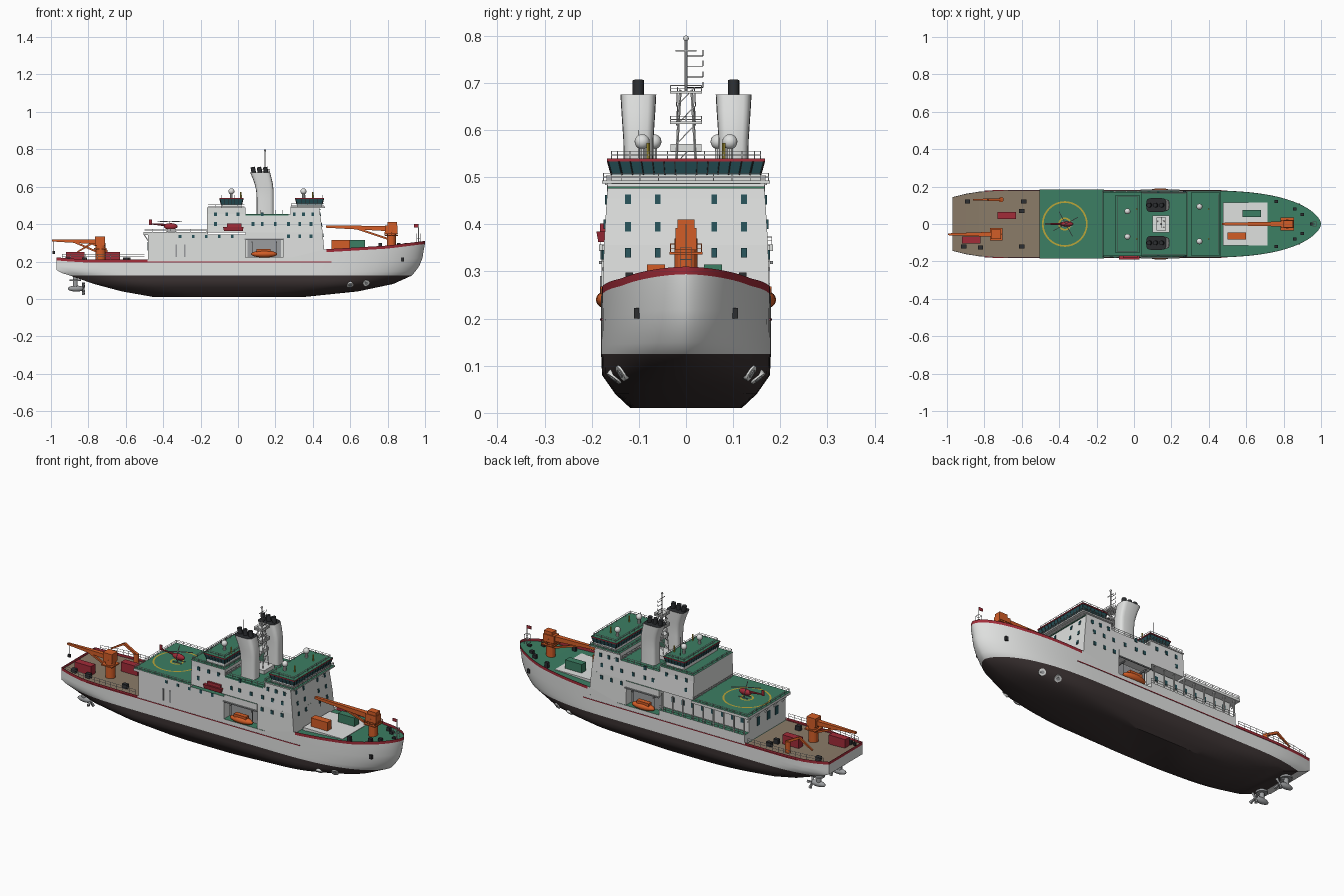
import bpy, bmesh, math
from mathutils import Vector, Matrix

cube = bpy.data.objects.get("Cube")
if cube:
    bpy.data.objects.remove(cube)


def material(name, *rgb):
    m = bpy.data.materials.new(name)
    m.use_nodes = True
    m.diffuse_color = (*rgb, 1)
    m.node_tree.nodes["Principled BSDF"].inputs["Base Color"].default_value = (*rgb, 1)
    return m


WHITE = material("white paint", .74, .75, .74)
KEEL = material("dark underwater paint", .045, .033, .033)
GREEN = material("green deck", .045, .21, .125)
TAN = material("tan deck", .26, .2, .14)
ORANGE = material("orange paint", .65, .11, .02)
RED = material("red paint", .36, .025, .04)
GLASS = material("teal glass", .02, .085, .1)
BLACK = material("black metal", .025, .027, .03)
YELLOW = material("yellow paint", .5, .38, .04)
GREY = material("grey metal", .33, .34, .35)
smooth_parts = []


# ---- helpers -------------------------------------------------------------
def finish(name, bm, mats, rule=None, smooth=False):
    mats = mats if isinstance(mats, (list, tuple)) else [mats]
    bmesh.ops.recalc_face_normals(bm, faces=bm.faces)
    for f in bm.faces:
        if rule:
            f.material_index = rule(f)
        elif len(mats) > 1:                       # second colour on upward faces
            f.material_index = int(f.normal.z > .9)
    me = bpy.data.meshes.new(name)
    bm.to_mesh(me)
    bm.free()
    for m in mats:
        me.materials.append(m)
    ob = bpy.data.objects.new(name, me)
    bpy.context.scene.collection.objects.link(ob)
    if smooth:
        smooth_parts.append(ob)


def loft(bm, rings, caps=True):
    rows = [[bm.verts.new(p) for p in r] for r in rings]
    for a, b in zip(rows, rows[1:]):
        for i in range(len(a)):
            j = (i + 1) % len(a)
            bm.faces.new((a[i], a[j], b[j], b[i]))
    if caps:
        bm.faces.new(rows[0])
        bm.faces.new(rows[-1])


def box(bm, x0, x1, y0, y1, z0, z1, top=None):
    def rect(a, b, c, d, z):
        return [(a, c, z), (b, c, z), (b, d, z), (a, d, z)]
    loft(bm, [rect(x0, x1, y0, y1, z0), rect(*(top or (x0, x1, y0, y1)), z1)])


def beam(bm, a, b, r, r2=None, n=4):
    a, b = Vector(a), Vector(b)
    d = b - a
    m = Matrix.Translation((a + b) / 2) @ d.to_track_quat('Z', 'Y').to_matrix().to_4x4()
    m = m @ Matrix.Rotation(math.pi / 4, 4, 'Z')
    bmesh.ops.create_cone(bm, cap_ends=True, segments=n, radius1=r,
                          radius2=r if r2 is None else r2, depth=d.length, matrix=m)


def ball(bm, c, size):
    m = Matrix.Translation(c) @ Matrix.Diagonal((*size, 1))
    bmesh.ops.create_uvsphere(bm, u_segments=16, v_segments=10, radius=1, matrix=m)


def part(name, mats, *boxes):
    bm = bmesh.new()
    for b in boxes:
        box(bm, *b)
    finish(name, bm, mats)


def rail(bm, pts, h=.02):
    for a, b in zip(pts, pts[1:]):
        a, b = Vector(a), Vector(b)
        n = max(1, round((b - a).length / .04))
        for i in range(n + 1):
            p = a.lerp(b, i / n)
            beam(bm, p, p + Vector((0, 0, h)), .0012)
        for k in (.5, 1):
            up = Vector((0, 0, h * k))
            beam(bm, a + up, b + up, .0011)


def rect_rail(bm, x0, x1, y, z, h=.02):
    rail(bm, [(x0, -y, z), (x1, -y, z), (x1, y, z), (x0, y, z), (x0, -y, z)], h)


def interp(t, knots):
    for (a, va), (b, vb) in zip(knots, knots[1:]):
        if t <= b:
            return va + (vb - va) * max(0, t - a) / (b - a)
    return knots[-1][1]


# ---- hull ----------------------------------------------------------------
BOW = [(.01, .35), (.04, .64), (.08, .83), (.125, .93), (.17, .966), (.21, .985), (.31, 1)]
STERN = [(.01, -.45), (.04, -.62), (.08, -.77), (.125, -.9), (.17, -.97)]
BEAM = [(.01, .118), (.04, .15), (.08, .178), (.125, .18)]
SHEER = [(-.97, .222), (-.85, .212), (.24, .21), (.46, .265), (.8, .285), (1, .31)]
N = 44


def half_width(x, z):
    xb, xs, w = interp(z, BOW), interp(z, STERN), interp(z, BEAM)
    xm = min(.3, xb - .4)
    if x > xm:
        return w * max(0, 1 - ((x - xm) / (xb - xm)) ** 3) ** .6
    return w * (1 - .2 * max(0, (xs + .3 - x) / .3) ** 2.5)


def hull_ring(z, drop=0, scale=1):
    xs, xb = interp(z, STERN), interp(z, BOW)
    pts = []
    for i in range(N + 1):
        x = xs + (xb - xs) * math.sin(i / N * math.pi / 2)
        h = z if z <= .125 else .125 + (z - .125) / .185 * (interp(x, SHEER) - drop - .125)
        pts.append((x, half_width(x, z) * scale, h))
    return pts + [(x, -y, h) for x, y, h in reversed(pts[:-1])]


bm = bmesh.new()
loft(bm, [hull_ring(z) for z in (.01, .025, .04, .06, .08, .1, .125, .15, .18, .22, .26)]
     + [hull_ring(.31, .016), hull_ring(.31)], caps=False)
bm.verts.ensure_lookup_table()
bm.faces.new(bm.verts[:2 * N + 1])


def hull_colour(f):
    c = f.calc_center_median()
    if c.z < .125:
        return 1
    top = all(interp(v.co.x, SHEER) - v.co.z < .0165 for v in f.verts)
    return 2 if top and (c.x < -.48 or c.x > .46) else 0


finish("hull", bm, [WHITE, KEEL, RED], hull_colour, True)

bm = bmesh.new()
ring = [bm.verts.new(p) for p in hull_ring(.31, .014, .995)]
for i in range(N - 1):
    bm.faces.new((ring[i], ring[i + 1], ring[2 * N - i - 1], ring[2 * N - i]))
bm.faces.new((ring[N - 1], ring[N], ring[N + 1]))
finish("main_deck", bm, [GREEN, TAN], lambda f: int(f.calc_center_median().x < -.5))

strake, discs, cores, anchors, pods, props = [bmesh.new() for _ in range(6)]
for s in (-1, 1):
    xs = [-.8 + .05 * i for i in range(27)]
    for a, b in zip(xs, xs[1:]):
        beam(strake, (a, s * half_width(a, .25), .198), (b, s * half_width(b, .25), .198), .003)
    for x, z in ((.6, .075), (.685, .085)):
        y, e = half_width(x, z), .005
        n = Vector(((half_width(x - e, z) - half_width(x + e, z)) / (2 * e), 1,
                    (half_width(x, z - e) - half_width(x, z + e)) / (2 * e))).normalized()
        p = Vector((x, y, z))
        for b, r, t in ((discs, .018, .004), (cores, .009, .006)):
            q0, q1 = p - n * .01, p + n * t
            beam(b, (q0.x, s * q0.y, q0.z), (q1.x, s * q1.y, q1.z), r, n=20)
    y = half_width(.88, .24)
    box(anchors, .872, .888, s * y - .006, s * y + .006, .2, .222)
    # steerable propeller pods under the stern
    beam(pods, (-.87, s * .09, .15), (-.87, s * .09, .06), .013, n=12)
    ball(pods, (-.865, s * .09, .055), (.045, .016, .016))
    beam(pods, (-.87, s * .09, .105), (-.87, s * .09, .095), .03, n=16)
    for k in range(4):
        a = k * math.pi / 2 + .4
        beam(props, (-.83, s * .09, .055),
             (-.825, s * .09 + .034 * math.cos(a), .055 + .034 * math.sin(a)), .004, .009)
finish("rubbing_strakes", strake, RED)
finish("bow_thruster_rings", discs, WHITE)
finish("bow_thruster_hubs", cores, GREY)
finish("anchors", anchors, BLACK)
finish("propeller_pods", pods, GREY, smooth=True)
finish("propeller_blades", props, GREY)

# ---- superstructure ------------------------------------------------------
part("house_base", [WHITE, GREEN], (-.48, .46, -.179, .179, .19, .222),
     (-.48, .04, -.179, .179, .2, .25))
part("lower_house", [WHITE, GREEN], (-.48, .04, -.179, .14, .24, .345),
     (.04, .24, -.13, .13, .22, .33), (.04, .24, -.178, .178, .32, .356),
     (.24, .465, -.177, .177, .21, .356, (.24, .4526, -.174, .174)))
part("helicopter_deck", [WHITE, GREEN], (-.505, -.16, -.184, .184, .343, .357))
part("upper_house", [WHITE, GREEN],
     (-.165, .4526, -.174, .174, .355, .455, (-.165, .439, -.168, .168)),
     (-.165, .04, -.168, .168, .45, .485),
     (.28, .4395, -.168, .168, .45, .488, (.28, .435, -.166, .166)))
part("bridge_wings", [WHITE, GREEN], (.28, .465, -.178, .178, .486, .493),
     (-.165, .04, -.172, .172, .483, .489))
part("house_recess_backs", GREY, (.05, .23, -.132, .132, .225, .315))

rails = bmesh.new()
rect_rail(rails, -.5, -.17, .182, .357, .016)
rect_rail(rails, -.16, .035, .168, .488, .016)
rect_rail(rails, .285, .46, .175, .492, .016)
rect_rail(rails, .045, .275, .165, .455)
rail(rails, [(-.48, .177, .25), (.04, .177, .25)], .025)
posts = bmesh.new()
for i in range(9):
    beam(posts, (-.475 + i * .062, .174, .25), (-.475 + i * .062, .174, .345), .004)
for y in (-.15, -.075, 0, .075, .15):
    beam(posts, (-.48, y, .31), (-.503, y, .345), .004)
finish("gallery_pillars", posts, WHITE)

# two bridges with outward-leaning window bands
for name, x0, x1, w in (("fore", .315, .45, .158), ("aft", -.09, .02, .145)):
    part(name + "_bridge_base", WHITE, (x0, x1, -w, w, .485, .506))
    g = .008
    part(name + "_bridge_windows", GLASS,
         (x0, x1, -w, w, .505, .534, (x0 - g, x1 + g, -w - g, w + g)))
    part(name + "_bridge_roof", [RED, GREEN],
         (x0 - .01, x1 + .01, -w - .01, w + .01, .533, .539))
    bm = bmesh.new()
    n = 14
    for i in range(n + 1):
        y = -1 + 2 * i / n
        for x, d in ((x0, -1), (x1, 1)):
            beam(bm, (x, y * w, .505), (x + d * g, y * (w + g), .534), .0018)
    for i in range(1, 6):
        x = x0 + (x1 - x0) * i / 6
        for s in (-1, 1):
            beam(bm, (x, s * w, .505), (x, s * (w + g), .534), .0018)
    finish(name + "_bridge_mullions", bm, BLACK)
    rect_rail(rails, x0, x1, w, .539, .016)

# cabin windows on the sides, the gallery wall and the sloped front
bm = bmesh.new()
for s in (-1, 1):
    for z, y, xs in ((.452, .169, (-.12, -.06, .0, .13, .3, .35, .4)),
                     (.4, .1715, (-.12, .08, .13, .2, .27, .33, .39)),
                     (.335, .1755, (.27, .33, .39))):
        for x in xs:
            box(bm, x - .007, x + .007, s * y - .003, s * y + .003, z - .01, z + .01)
for i in range(5):
    x = -.31 + .07 * i
    box(bm, x - .007, x + .007, -.181, -.177, .325, .345)
for i in range(8):
    x = -.44 + .06 * i
    box(bm, x - .008, x + .008, .138, .143, .295, .32)
for z in (.34, .395, .453):
    for y in (-.123, -.06, .06, .123):
        a, b = [.465 - .1364 * (h - .265) for h in (z - .01, z + .01)]
        box(bm, a - .003, a + .003, y - .006, y + .006, z - .01, z + .01,
            (b - .003, b + .003, y - .006, y + .006))
for y in (-.1, -.03, .06):
    box(bm, -.483, -.478, y - .012, y + .012, .26, .305)
finish("cabin_windows", bm, GLASS)
part("side_doors", GREY, (-.335, -.325, -.182, -.178, .225, .29),
     (-.29, -.28, -.182, -.178, .225, .29))
part("fore_trim", GREEN, (.434, .44, -.166, .166, .476, .48), (.04, .27, -.17, -.167, .447, .455))

# ---- funnels and mast ----------------------------------------------------
funnels, pipes = bmesh.new(), bmesh.new()
for s in (-1, 1):
    rings = []
    for z, x0, x1, h in ((.45, .1, .19, .031), (.54, .1, .19, .031), (.58, .097, .19, .032),
                         (.61, .09, .187, .034), (.64, .08, .181, .036), (.675, .065, .172, .038)):
        rings.append([])
        for k in range(20):
            c, d = math.cos(k * math.pi / 10), math.sin(k * math.pi / 10)
            c, d = [math.copysign(abs(v) ** .5, v) for v in (c, d)]
            rings[-1].append(((x0 + x1) / 2 + c * (x1 - x0) / 2, s * .101 + d * h, z))
    loft(funnels, rings)
    for x in (.085, .118, .151):
        beam(pipes, (x, s * .101, .67), (x - .006, s * .101, .705), .012, n=14)
finish("funnels", funnels, [WHITE, BLACK], smooth=True)
finish("exhaust_pipes", pipes, BLACK, smooth=True)

bm = bmesh.new()
M = .145
for a in (-1, 1):
    for b in (-1, 1):
        beam(bm, (M + a * .025, b * .025, .455), (M + a * .012, b * .012, .685), .0028)
    for i in range(5):
        z = .49 + i * .04
        beam(bm, (M + a * .02, -.02, z), (M + a * .017, .018, z + .04), .0015)
        beam(bm, (M - .02, a * .02, z), (M + .017, a * .018, z + .04), .0015)
for z in (.615, .68):
    box(bm, M - .025, M + .025, -.034, .034, z - .003, z + .003)
    rect_rail(bm, M - .024, M + .024, .033, z, .014)
box(bm, M - .045, M + .045, -.045, .045, .455, .475)
box(bm, M - .02, M + .02, -.033, .033, .553, .57)
beam(bm, (M, 0, .68), (M, 0, .795), .003, n=8)
beam(bm, (M, -.022, .768), (M, .022, .768), .002)
ball(bm, (M, 0, .794), (.006, .006, .006))
finish("lattice_mast", bm, WHITE)
bm = bmesh.new()
for z in (.69, .712, .735, .757):
    beam(bm, (M, 0, z), (M, .036, z), .0012)
    beam(bm, (M, .036, z), (M, .036, z + .012), .0012)
beam(bm, (.345, -.1, .54), (.345, -.1, .6), .0012)
beam(bm, (-.035, .1, .54), (-.035, .1, .64), .0012)
finish("whip_aerials", bm, BLACK)

domes, lamps = bmesh.new(), bmesh.new()
for x, y in ((.35, .093), (-.035, .068)):
    for s in (-1, 1):
        ball(domes, (x, s * y, .575), (.016, .016, .016))
        beam(domes, (x, s * y, .537), (x, s * y, .565), .007, n=10)
        beam(lamps, (x + .05, s * .08, .537), (x + .05, s * .08, .572), .004, n=8)
finish("radar_domes", domes, WHITE, smooth=True)
finish("signal_lamps", lamps, YELLOW)

# ---- helicopter and landing circle ---------------------------------------
bm = bmesh.new()
for r in (.122, .035):
    loft(bm, [[(-.37 + q * math.cos(k * math.pi / 24), q * math.sin(k * math.pi / 24), .359)
               for k in range(48)] for q in (r, r - .009)], caps=False)
finish("landing_circle", bm, YELLOW)
bm = bmesh.new()
ball(bm, (-.36, 0, .388), (.037, .014, .017))
beam(bm, (-.38, 0, .394), (-.47, 0, .402), .007, .003, 8)
box(bm, -.475, -.46, -.002, .002, .395, .425)
finish("helicopter_body", bm, RED, smooth=True)
bm = bmesh.new()
beam(bm, (-.365, 0, .4), (-.365, 0, .416), .003)
for k in range(4):
    a = k * math.pi / 2 + .5
    beam(bm, (-.365, 0, .415), (-.365 + .075 * math.cos(a), .075 * math.sin(a), .413), .0025)
for s in (-1, 1):
    beam(bm, (-.385, s * .014, .362), (-.33, s * .014, .362), .002)
    beam(bm, (-.36, s * .014, .362), (-.36, s * .006, .38), .002)
finish("helicopter_rotor_and_skids", bm, GREY)

# ---- boats ---------------------------------------------------------------
boats, davits = bmesh.new(), bmesh.new()
for s in (-1, 1):
    ball(boats, (.14, s * .168, .24), (.07, .023, .019))
    box(boats, .1, .175, s * .168 - .013, s * .168 + .013, .245, .268)
    for x in (.075, .205):
        beam(davits, (x, s * .13, .305), (x, s * .178, .305), .004)
        beam(davits, (x, s * .168, .305), (x, s * .168, .245), .002)
    box(davits, .036, .244, s * .181 - .003, s * .181 + .003, .316, .322)
finish("lifeboats", boats, ORANGE, smooth=True)
finish("lifeboat_davits", davits, GREY)
part("rescue_boat", RED, (-.075, .025, -.186, -.165, .362, .385, (-.08, .03, -.19, -.162)),
     (-.06, .02, -.182, -.168, .385, .402))

# ---- deck cargo ----------------------------------------------------------
part("cargo_hatch", WHITE, (.475, .715, -.115, .115, .24, .268))
part("green_container", GREEN, (.58, .68, .038, .076, .268, .315))
part("orange_container", ORANGE, (.5, .6, -.083, -.045, .268, .315))
part("red_containers", RED, (-.73, -.63, .027, .065, .2, .25), (-.92, -.82, -.104, -.066, .2, .25))
gear = bmesh.new()
for x, y in ((-.89, .12), (-.91, -.12), (-.82, -.125), (-.6, -.12), (-.6, .07), (-.59, .12)):
    box(gear, x - .014, x + .014, y - .01, y + .01, .195, .222)
for x, y in ((.9, .05), (.9, -.05), (.76, .12), (.76, -.12), (.95, 0), (.86, .08), (.86, -.08)):
    box(gear, x - .01, x + .01, y - .008, y + .008, .26, .298)
finish("winches_and_bollards", gear, BLACK)

# ---- cranes --------------------------------------------------------------
bm = bmesh.new()
beam(bm, (.82, 0, .26), (.82, 0, .37), .024, n=16)
box(bm, .787, .853, -.022, .022, .345, .392)
box(bm, .8, .85, -.018, .018, .39, .41)
beam(bm, (.83, 0, .375), (.47, 0, .387), .02, .009)
beam(bm, (.805, 0, .32), (.64, 0, .375), .007)
rect_rail(bm, .785, .855, .033, .34, .018)
box(bm, .785, .855, -.035, .035, .336, .341)
finish("bow_crane", bm, ORANGE)
bm = bmesh.new()
Y = -.055
beam(bm, (-.735, Y, .2), (-.735, Y, .3), .026, n=16)
box(bm, -.77, -.703, Y - .033, Y + .033, .265, .272)
box(bm, -.765, -.71, Y - .025, Y + .025, .285, .335)
beam(bm, (-.74, Y, .305), (-.995, Y, .312), .019, .007)
beam(bm, (-.75, Y, .25), (-.87, Y, .302), .007)
finish("stern_crane", bm, ORANGE)
bm = bmesh.new()
beam(bm, (-.71, .13, .2), (-.71, .13, .262), .014, n=12)
beam(bm, (-.7, .13, .255), (-.78, .13, .298), .009)
beam(bm, (-.78, .13, .298), (-.86, .13, .25), .008, .005)
finish("knuckle_crane", bm, ORANGE)
bm = bmesh.new()
beam(bm, (-.985, Y, .31), (-.985, Y, .25), .0015)
box(bm, -.992, -.978, Y - .005, Y + .005, .24, .255)
beam(bm, (.5, 0, .38), (.5, 0, .345), .0015)
finish("crane_hooks", bm, BLACK)

# ---- bow staff and open railings -----------------------------------------
beam(rails, (.965, 0, .29), (.965, 0, .4), .002)
rect_rail(rails, .955, .975, .012, .3, .05)
for s in (-1, 1):
    rail(rails, [(x, s * half_width(x, .31) * .985, .212) for x in (-.94, -.85, -.75, -.65, -.5)], .026)
finish("railings", rails, WHITE)
part("flag", RED, (.94, .965, -.001, .001, .383, .4))

bpy.ops.object.select_all(action='DESELECT')
for ob in smooth_parts:
    ob.select_set(True)
bpy.context.view_layer.objects.active = smooth_parts[0]
bpy.ops.object.shade_smooth_by_angle(angle=math.radians(35))
